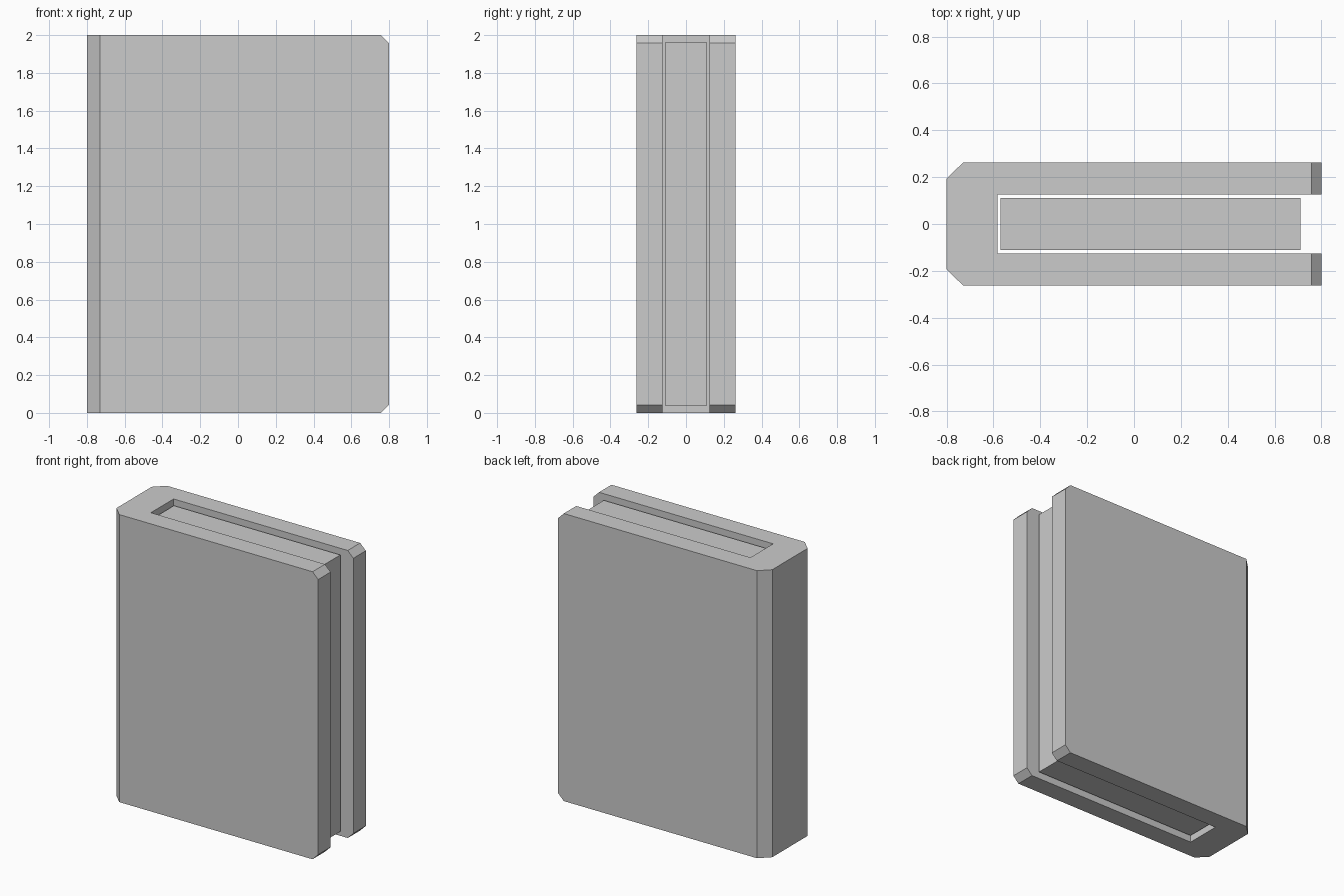
import bpy, bmesh

if "Cube" in bpy.data.objects:
    bpy.data.objects.remove(bpy.data.objects["Cube"])

HEIGHT = 2.0


def extrude_profile(name, profile, z0, z1, bevel_test=None, bevel=0.0):
    """Extrude an XY profile from z0 to z1, optionally chamfering chosen edges."""
    bm = bmesh.new()
    base = bm.faces.new([bm.verts.new((x, y, z0)) for x, y in profile])
    ext = bmesh.ops.extrude_face_region(bm, geom=[base])
    top = [v for v in ext["geom"] if isinstance(v, bmesh.types.BMVert)]
    bmesh.ops.translate(bm, verts=top, vec=(0, 0, z1 - z0))
    if bevel_test:
        edges = [e for e in bm.edges if bevel_test(e)]
        bmesh.ops.bevel(bm, geom=edges, offset=bevel, segments=1,
                        affect='EDGES', offset_type='OFFSET')
    bmesh.ops.recalc_face_normals(bm, faces=bm.faces[:])
    mesh = bpy.data.meshes.new(name)
    bm.to_mesh(mesh)
    bm.free()
    obj = bpy.data.objects.new(name, mesh)
    bpy.context.collection.objects.link(obj)
    return obj


# Cover: U-shaped section with a chamfered spine, half profile mirrored in y
half = [(-0.80, 0.194), (-0.73, 0.262), (0.80, 0.262), (0.80, 0.125), (-0.583, 0.125)]
cover_profile = half + [(x, -y) for x, y in reversed(half)]


def fore_edge_corner(e):
    a, b = (v.co for v in e.verts)
    return min(a.x, b.x) > 0.79 and abs(a.z - b.z) < 1e-4


extrude_profile("book_cover", cover_profile, 0, HEIGHT, fore_edge_corner, 0.043)

# Page block: inset inside the cover with a thin gap all round
px0, px1, py = -0.571, 0.71, 0.111
extrude_profile("page_block", [(px0, -py), (px1, -py), (px1, py), (px0, py)],
                0.038, HEIGHT - 0.038)
